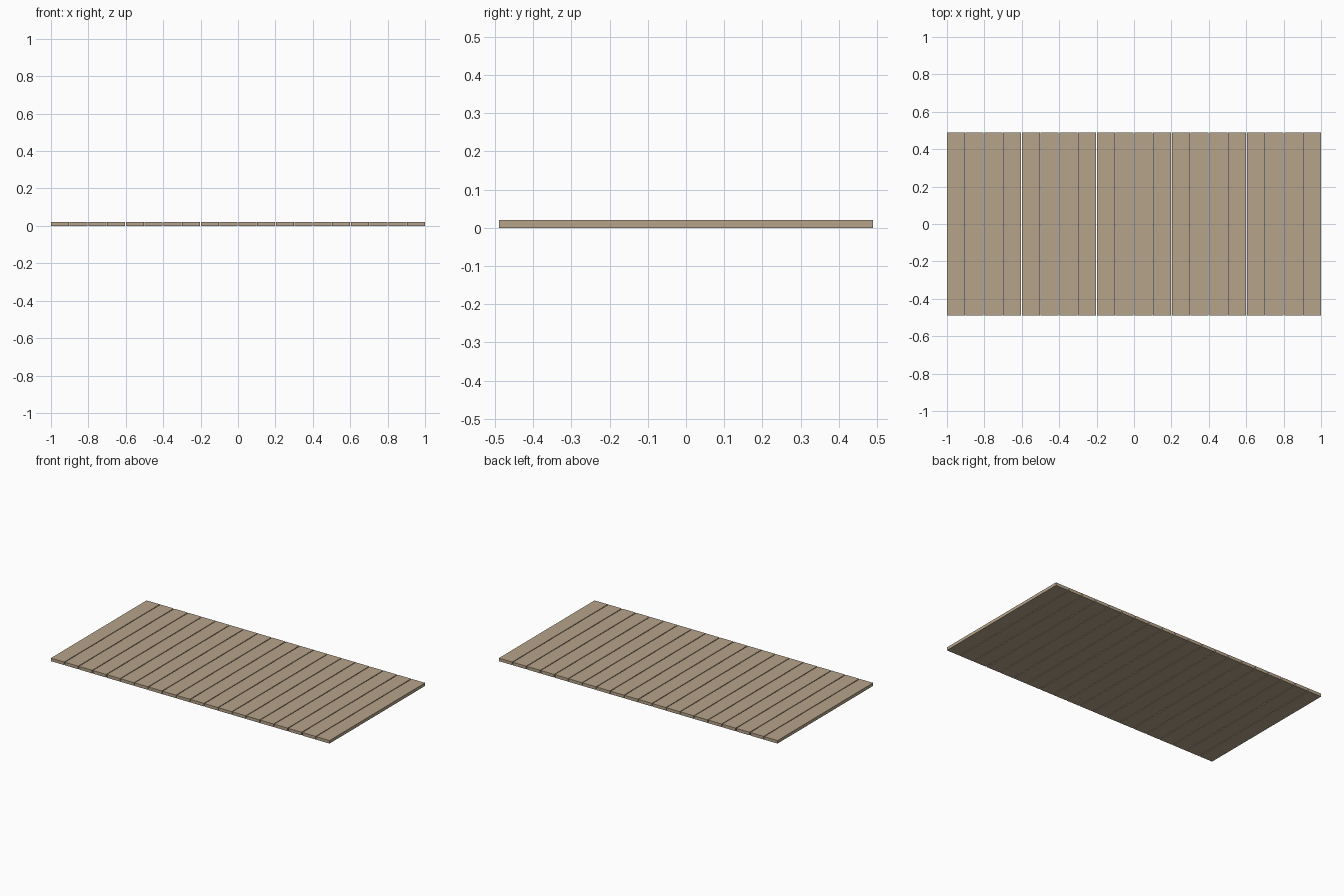
import bpy

if "Cube" in bpy.data.objects:
    bpy.data.objects.remove(bpy.data.objects["Cube"])

COUNT, GAP = 20, 0.005
LENGTH, THICK = 0.98, 0.02
WIDTH = (2.0 - GAP * (COUNT - 1)) / COUNT

wood = bpy.data.materials.new("light_wood")
wood.diffuse_color = (0.468, 0.366, 0.254, 1)
wood.use_nodes = True
wood.node_tree.nodes["Principled BSDF"].inputs["Base Color"].default_value = wood.diffuse_color

# Row of identical planks with narrow gaps between them
for i in range(COUNT):
    x = -1 + WIDTH / 2 + i * (WIDTH + GAP)
    bpy.ops.mesh.primitive_cube_add(size=1, location=(x, 0, THICK / 2))
    plank = bpy.context.object
    plank.name = f"plank_{i + 1:02d}"
    plank.scale = (WIDTH, LENGTH, THICK)
    bpy.ops.object.transform_apply(location=False, rotation=False, scale=True)
    plank.data.materials.append(wood)
